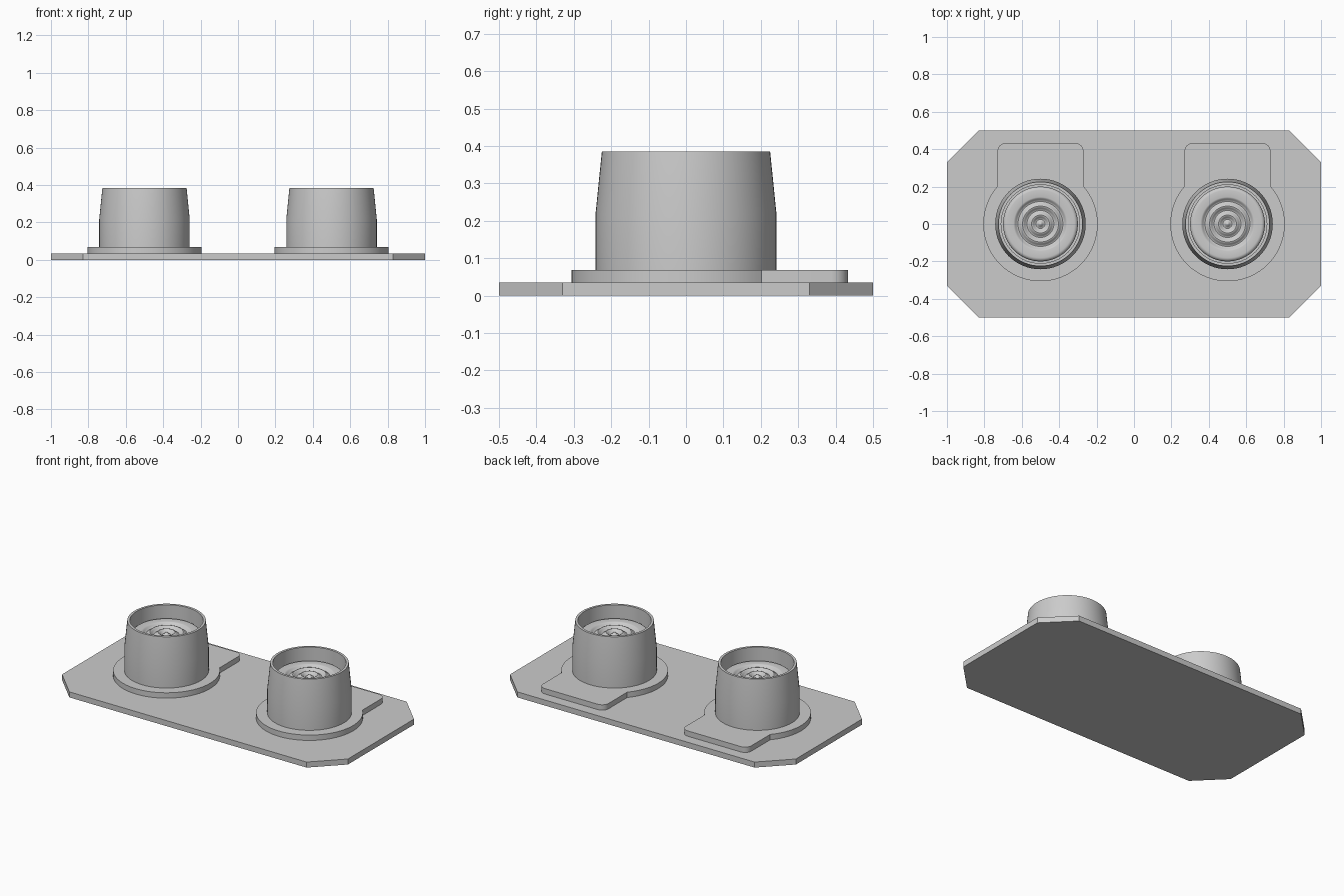
import bpy, bmesh, math

if "Cube" in bpy.data.objects:
    bpy.data.objects.remove(bpy.data.objects["Cube"])

PLATE_TOP, LABEL_TOP = 0.035, 0.069


def make_object(name, bm, smooth=None):
    bmesh.ops.recalc_face_normals(bm, faces=bm.faces)
    mesh = bpy.data.meshes.new(name)
    bm.to_mesh(mesh)
    bm.free()
    ob = bpy.data.objects.new(name, mesh)
    bpy.context.collection.objects.link(ob)
    if smooth:
        bpy.ops.object.select_all(action='DESELECT')
        ob.select_set(True)
        bpy.context.view_layer.objects.active = ob
        bpy.ops.object.shade_smooth_by_angle(angle=math.radians(smooth))
    return ob


def prism(name, outline, z0, z1, smooth=None):
    bm = bmesh.new()
    low = [bm.verts.new((x, y, z0)) for x, y in outline]
    top = [bm.verts.new((x, y, z1)) for x, y in outline]
    bm.faces.new(low)
    bm.faces.new(top)
    n = len(outline)
    for i in range(n):
        j = (i + 1) % n
        bm.faces.new((low[i], low[j], top[j], top[i]))
    return make_object(name, bm, smooth)


def lathe(name, profile, cx, closed=False, segments=64):
    bm = bmesh.new()
    rings = []
    for r, z in profile:
        if r < 1e-6:
            rings.append([bm.verts.new((cx, 0, z))] * segments)
        else:
            rings.append([bm.verts.new((cx + r * math.cos(a), r * math.sin(a), z))
                          for a in (math.tau * k / segments for k in range(segments))])
    pairs = list(zip(rings, rings[1:]))
    if closed:
        pairs.append((rings[-1], rings[0]))
    for a, b in pairs:
        for k in range(segments):
            m = (k + 1) % segments
            corners = list(dict.fromkeys((a[k], a[m], b[m], b[k])))
            bm.faces.new(corners)
    return make_object(name, bm, 30)


def arc(cx, cy, r, start, end, steps):
    angles = [math.radians(start + (end - start) * i / steps) for i in range(steps + 1)]
    return [(cx + r * math.cos(a), cy + r * math.sin(a)) for a in angles]


# Base plate with clipped corners
prism("base_plate", [(-0.83, -0.5), (0.83, -0.5), (1, -0.33), (1, 0.33),
                     (0.83, 0.5), (-0.83, 0.5), (-1, 0.33), (-1, -0.33)], 0, PLATE_TOP)

# Label plate outline: disc with a rounded tab at the back
meet = math.degrees(math.acos(0.23 / 0.306))
label = (arc(0, 0, 0.306, meet, -180 - meet, 60)
         + arc(-0.185, 0.388, 0.045, 180, 90, 8)
         + arc(0.185, 0.388, 0.045, 90, 0, 8))

# Tapered guard collar with an open top
guard = [(0.242, LABEL_TOP), (0.242, 0.217), (0.225, 0.385),
         (0.21, 0.385), (0.21, LABEL_TOP)]

# Push button: rounded rim and concentric ripples
button = [(0.2, LABEL_TOP)] + arc(0.18, 0.29, 0.02, 0, 90, 6)
for i in range(37):
    r = 0.144 * (1 - i / 36)
    button.append((r, 0.302 + 0.008 * math.cos(math.tau * r / 0.048)))

for side, cx in (("left", -0.5), ("right", 0.5)):
    prism(side + "_label_plate", [(x + cx, y) for x, y in label], PLATE_TOP, LABEL_TOP, 30)
    lathe(side + "_guard_collar", guard, cx, closed=True)
    lathe(side + "_push_button", button, cx)
